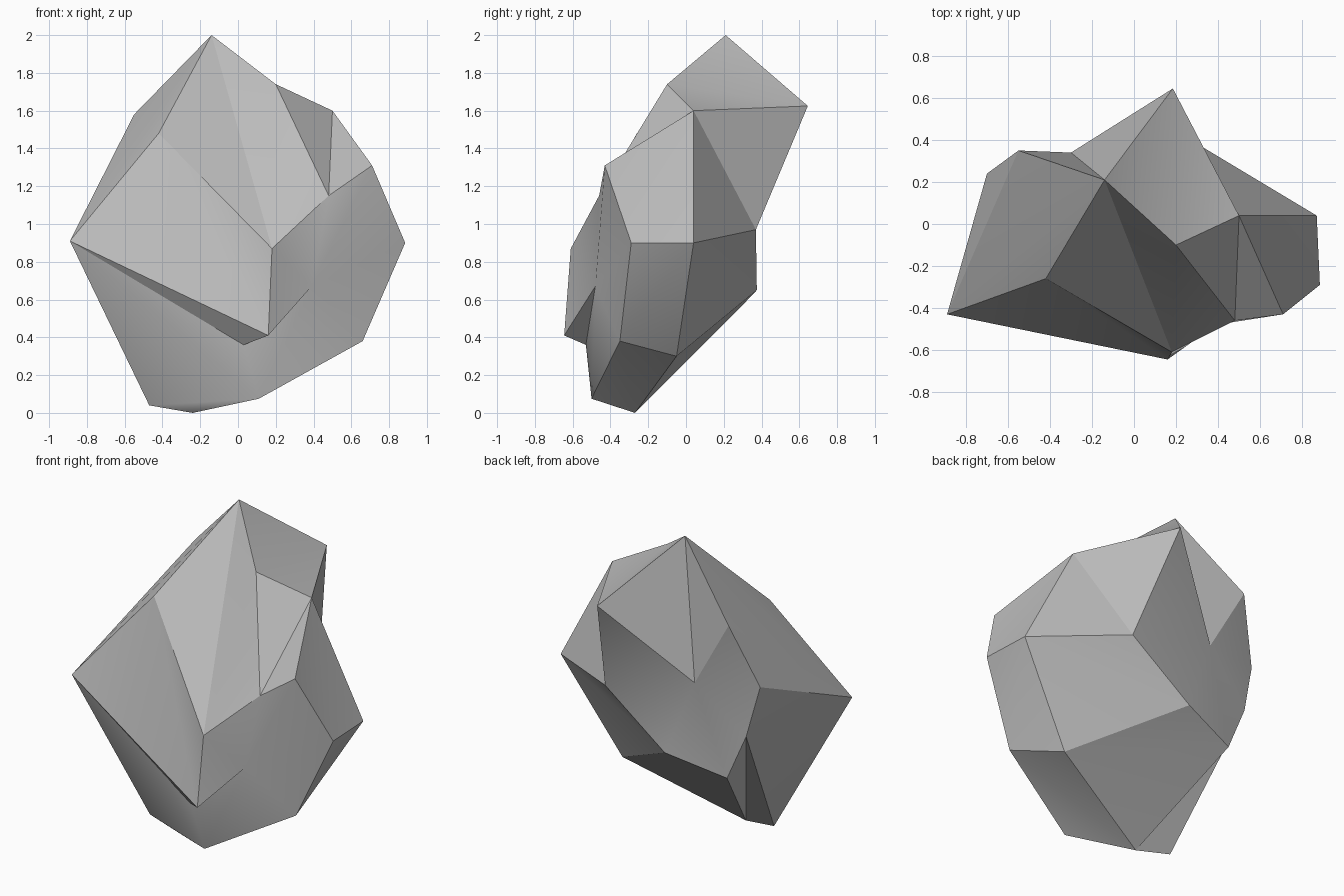
import bpy, bmesh, math

cube = bpy.data.objects.get("Cube")
if cube:
    bpy.data.objects.remove(cube, do_unlink=True)

# Stone material
stone = bpy.data.materials.new("stone_grey")
stone.use_nodes = True
grey = (0.5, 0.5, 0.5, 1.0)
stone.diffuse_color = grey
bsdf = stone.node_tree.nodes["Principled BSDF"]
bsdf.inputs["Base Color"].default_value = grey
bsdf.inputs["Roughness"].default_value = 0.9

# Corners of the boulder
corners = {
    # peak and upper ridge
    "A": (-0.14, 0.21, 2.00), "B": (0.20, -0.10, 1.74), "C": (0.50, 0.04, 1.60),
    "H": (0.185, 0.645, 1.625), "M": (-0.42, -0.26, 1.48), "N": (-0.55, 0.35, 1.58),
    # shoulder
    "D": (0.71, -0.43, 1.31), "I": (0.48, -0.46, 1.15), "O": (-0.70, 0.24, 1.18),
    "P": (-0.30, 0.34, 1.14), "G": (0.32, 0.37, 0.97), "L": (-0.89, -0.43, 0.91),
    # waist
    "E": (0.885, -0.29, 0.90), "F": (0.87, 0.04, 0.90), "J": (0.18, -0.61, 0.87),
    "Z": (-0.62, 0.27, 0.85), "X": (0.39, -0.48, 0.67), "S": (-0.11, 0.375, 0.65),
    "Y": (-0.49, 0.28, 0.55),
    # underside
    "K": (0.16, -0.645, 0.41), "Q": (0.66, -0.35, 0.38), "W": (0.03, -0.53, 0.36),
    "R": (0.49, -0.05, 0.30), "T": (0.11, -0.50, 0.075), "V": (-0.47, -0.23, 0.04),
    "U": (-0.24, -0.27, 0.00),
}

# Facets as triangle fans: hub corner, then the rim corners around it
fans = [
    ("X", "WTQEDIJKW"),    # front right notch
    ("P", "HGSYZONAH"),    # back hollow
    ("C", "BIDEFGHB"),     # right shoulder
    ("U", "TVZYRQT"),      # base
    ("L", "KWTVZONAMK"),   # left corner
    ("J", "KMABI"),        # broad front slope
    ("F", "GSRQE"),        # right flank
    ("H", "AB"),           # top
    ("R", "SY"),           # back underside
]

bm = bmesh.new()
vert = {name: bm.verts.new(co) for name, co in corners.items()}
for hub, rim in fans:
    for a, b in zip(rim, rim[1:]):
        bm.faces.new((vert[hub], vert[a], vert[b]))
bmesh.ops.recalc_face_normals(bm, faces=bm.faces)

mesh = bpy.data.meshes.new("boulder")
bm.to_mesh(mesh)
bm.free()
mesh.materials.append(stone)
boulder = bpy.data.objects.new("boulder", mesh)
bpy.context.collection.objects.link(boulder)

# Soft shading inside facets, crisp ridges between them
bpy.ops.object.select_all(action='DESELECT')
boulder.select_set(True)
bpy.context.view_layer.objects.active = boulder
bpy.ops.object.shade_smooth_by_angle(angle=math.radians(30))
